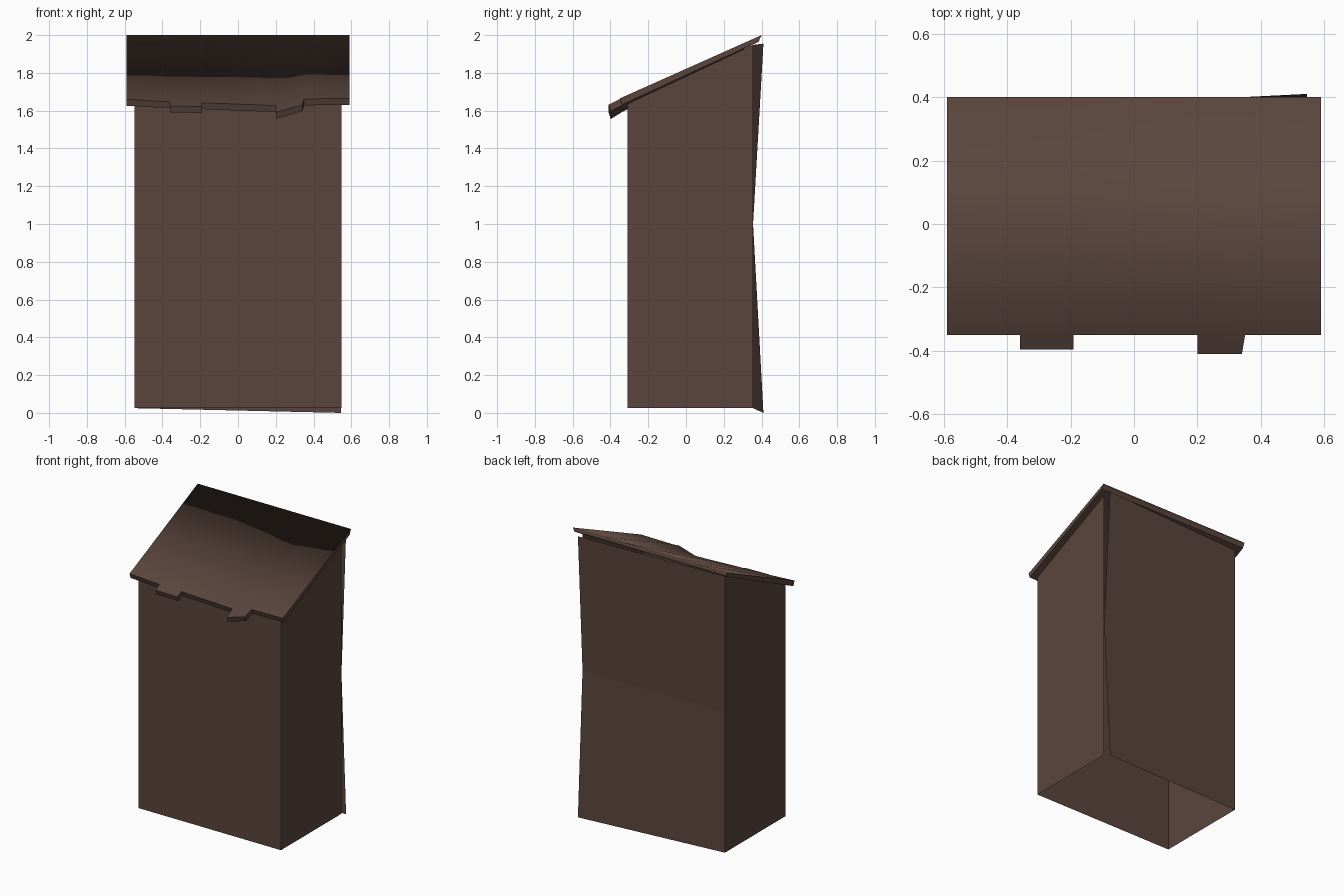
import bpy

if "Cube" in bpy.data.objects:
    bpy.data.objects.remove(bpy.data.objects["Cube"])

# One dark timber colour for the whole shed
wood = bpy.data.materials.new("dark brown wood")
wood.diffuse_color = (0.102, 0.060, 0.047, 1)
wood.use_nodes = True
wood.node_tree.nodes["Principled BSDF"].inputs["Base Color"].default_value = wood.diffuse_color


def make(name, verts, faces):
    mesh = bpy.data.meshes.new(name)
    mesh.from_pydata(verts, [], faces)
    mesh.materials.append(wood)
    ob = bpy.data.objects.new(name, mesh)
    bpy.context.collection.objects.link(ob)
    return ob


# Wall dimensions
W, YF, YB, Z0 = 0.548, -0.31, 0.355, 0.025
ZF, ZB, ZM = 1.636, 1.948, 1.0

# Front and side walls: thin sheets, open underneath
make("front_wall", [(-W, YF, Z0), (W, YF, Z0), (W, YF, ZF), (-W, YF, ZF)], [(0, 1, 2, 3)])
for name, s in (("left_wall", -1), ("right_wall", 1)):
    order = (0, 1, 2, 3) if s > 0 else (3, 2, 1, 0)
    make(name, [(s * W, YF, Z0), (s * W, YB, Z0), (s * W, YB, ZB), (s * W, YF, ZF)], [order])

# Back wall: its right-hand corners have warped away from the frame
make("back_wall",
     [(-W, YB, Z0), (W - 0.003, 0.41, 0.0),
      (-W, YB, ZM), (W, YB, ZM),
      (-W, YB, ZB), (W - 0.003, 0.41, 1.955)],
     [(1, 0, 2, 3), (3, 2, 4, 5)])

# Roof: uneven front edge (x, z) lofted to a straight back edge
edge = [(-0.59, 1.66), (-0.36, 1.647), (-0.19, 1.642), (0.2, 1.627), (0.35, 1.662), (0.59, 1.665)]
n = len(edge)
top = [(x, -0.35, z) for x, z in edge] + [(x, 0.4, 2.0) for x, z in edge]
# Two broken boards sticking out past the eave
top += [(-0.36, -0.395, 1.625), (-0.19, -0.395, 1.622)]
top += [(0.2, -0.41, 1.59), (0.34, -0.41, 1.632)]
quads = [(i, i + 1, n + i + 1, n + i) for i in range(n - 1)]
quads += [(2 * n, 2 * n + 1, 2, 1), (2 * n + 2, 2 * n + 3, 4, 3)]

# Underside and rim close the slab
count = len(top)
bottom = [(x, y + (0.012 if y < 0 else -0.015), z - 0.034) for x, y, z in top]
directed = {(q[k], q[(k + 1) % 4]) for q in quads for k in range(4)}
rim = sorted((a, b) for a, b in directed if (b, a) not in directed)
faces = quads + [tuple(v + count for v in reversed(q)) for q in quads]
faces += [(b, a, a + count, b + count) for a, b in rim]
roof = make("roof", top + bottom, faces)

# Smooth only over the back lip; every other rim edge stays crisp
mesh = roof.data
for p in mesh.polygons:
    p.use_smooth = True
rim_keys = {tuple(sorted(e)) for e in rim}
rim_keys |= {(a + count, b + count) for a, b in rim_keys}
for e in mesh.edges:
    a, b = sorted(e.vertices)
    back_lip = n <= a < 2 * n and n <= b < 2 * n
    upright = b - a == count
    if ((a, b) in rim_keys and not back_lip) or (upright and a in (0, n, n - 1, 2 * n - 1)):
        e.use_edge_sharp = True
    elif upright and a not in range(n, 2 * n):
        e.use_edge_sharp = True
